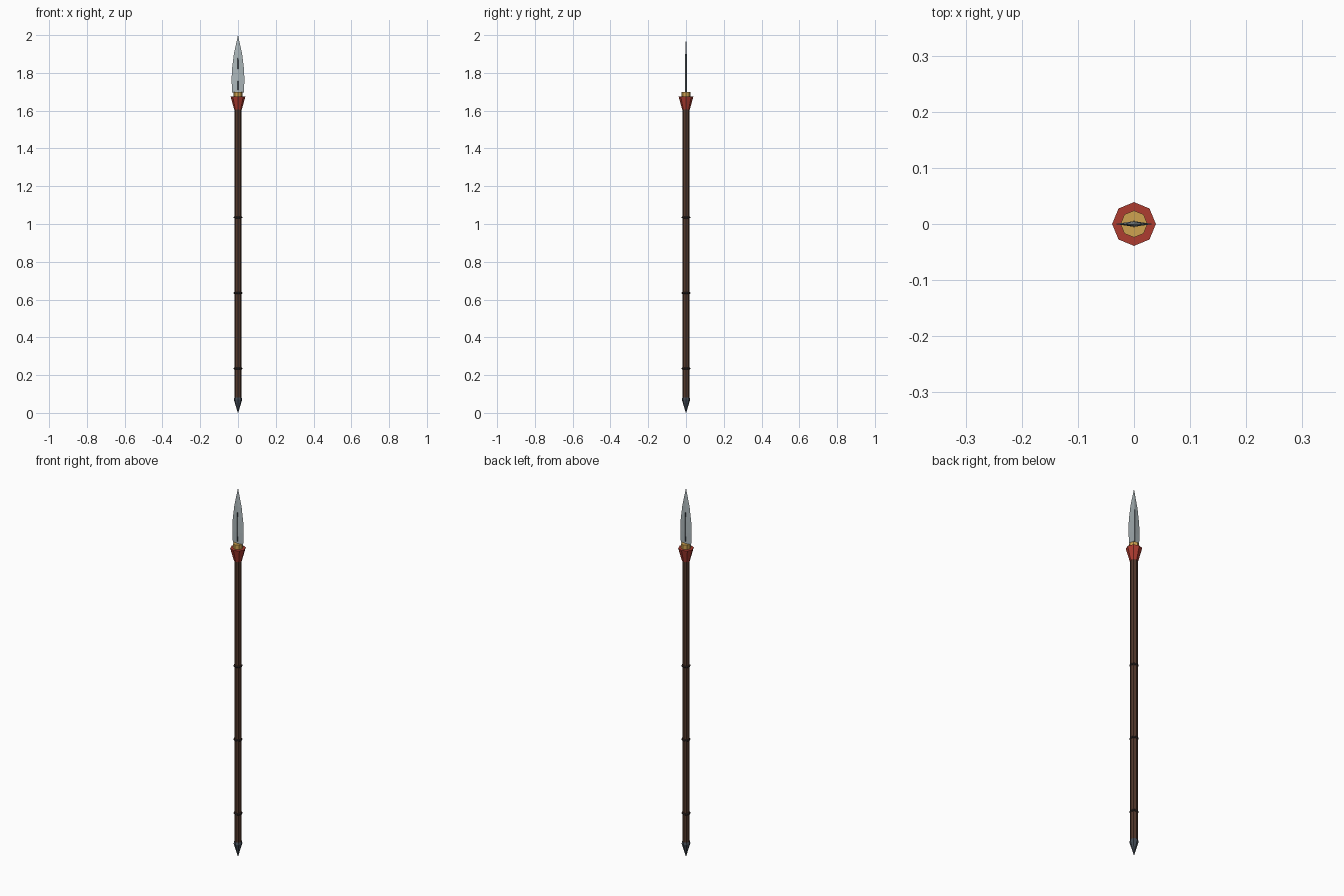
import bpy, bmesh
from math import cos, sin, pi

if "Cube" in bpy.data.objects:
    bpy.data.objects.remove(bpy.data.objects["Cube"])


def material(name, rgb):
    m = bpy.data.materials.new(name)
    m.diffuse_color = (*rgb, 1)
    m.use_nodes = True
    m.node_tree.nodes["Principled BSDF"].inputs["Base Color"].default_value = m.diffuse_color
    return m


WOOD = material("dark_wood", (0.085, 0.04, 0.025))
STEEL = material("steel", (0.42, 0.48, 0.5))
IRON = material("dark_iron", (0.06, 0.075, 0.095))
RED = material("red", (0.42, 0.045, 0.03))
GOLD = material("gold", (0.62, 0.36, 0.08))
CORD = material("cord", (0.03, 0.022, 0.02))


def finish(name, bm, mat):
    bmesh.ops.recalc_face_normals(bm, faces=bm.faces)
    me = bpy.data.meshes.new(name)
    bm.to_mesh(me)
    bm.free()
    me.materials.append(mat)
    ob = bpy.data.objects.new(name, me)
    bpy.context.collection.objects.link(ob)
    return ob


def lathe(name, profile, mat, sides=8):
    """Faceted, capped solid of revolution from (radius, z) points."""
    bm = bmesh.new()
    rings = [[bm.verts.new((r * cos(2 * pi * i / sides), r * sin(2 * pi * i / sides), z))
              for i in range(sides)] for r, z in profile]
    for a, b in zip(rings, rings[1:]):
        for i in range(sides):
            j = (i + 1) % sides
            bm.faces.new((a[i], a[j], b[j], b[i]))
    bm.faces.new(rings[0])
    bm.faces.new(rings[-1])
    bmesh.ops.remove_doubles(bm, verts=bm.verts, dist=1e-5)
    return finish(name, bm, mat)


def blade(name, outline, mat):
    """Diamond-section blade from (half width, half thickness, z) points."""
    bm = bmesh.new()
    rings = [[bm.verts.new(p) for p in ((w, 0, z), (0, t, z), (-w, 0, z), (0, -t, z))]
             for w, t, z in outline]
    for a, b in zip(rings, rings[1:]):
        for i in range(4):
            j = (i + 1) % 4
            bm.faces.new((a[i], a[j], b[j], b[i]))
    bm.faces.new(rings[0])
    bm.faces.new(rings[-1])
    bmesh.ops.remove_doubles(bm, verts=bm.verts, dist=1e-5)
    return finish(name, bm, mat)


# Shaft and pointed butt
lathe("shaft", [(0.0185, 0.06), (0.0185, 1.68)], WOOD)
lathe("butt_spike", [(0.001, 0.0), (0.022, 0.07), (0.019, 0.082)], IRON)

# Grip bands
for k, z in enumerate((0.235, 0.635, 1.035)):
    lathe(f"grip_band_{k + 1}",
          [(0.018, z - 0.006), (0.0225, z - 0.002), (0.0225, z + 0.002), (0.018, z + 0.006)], CORD)

# Flared collar and socket ring
lathe("collar", [(0.02, 1.605), (0.039, 1.675)], RED)
lathe("socket_ring", [(0.024, 1.67), (0.024, 1.70)], GOLD)

# Blade and its central rib
blade("blade", [(0.031, 0.004, 1.695), (0.034, 0.005, 1.76), (0.032, 0.005, 1.82),
                (0.022, 0.004, 1.90), (0.0, 0.0, 2.0)], STEEL)
blade("blade_rib", [(0.005, 0.0065, 1.71), (0.005, 0.0065, 1.86), (0.003, 0.005, 1.90)], IRON)
